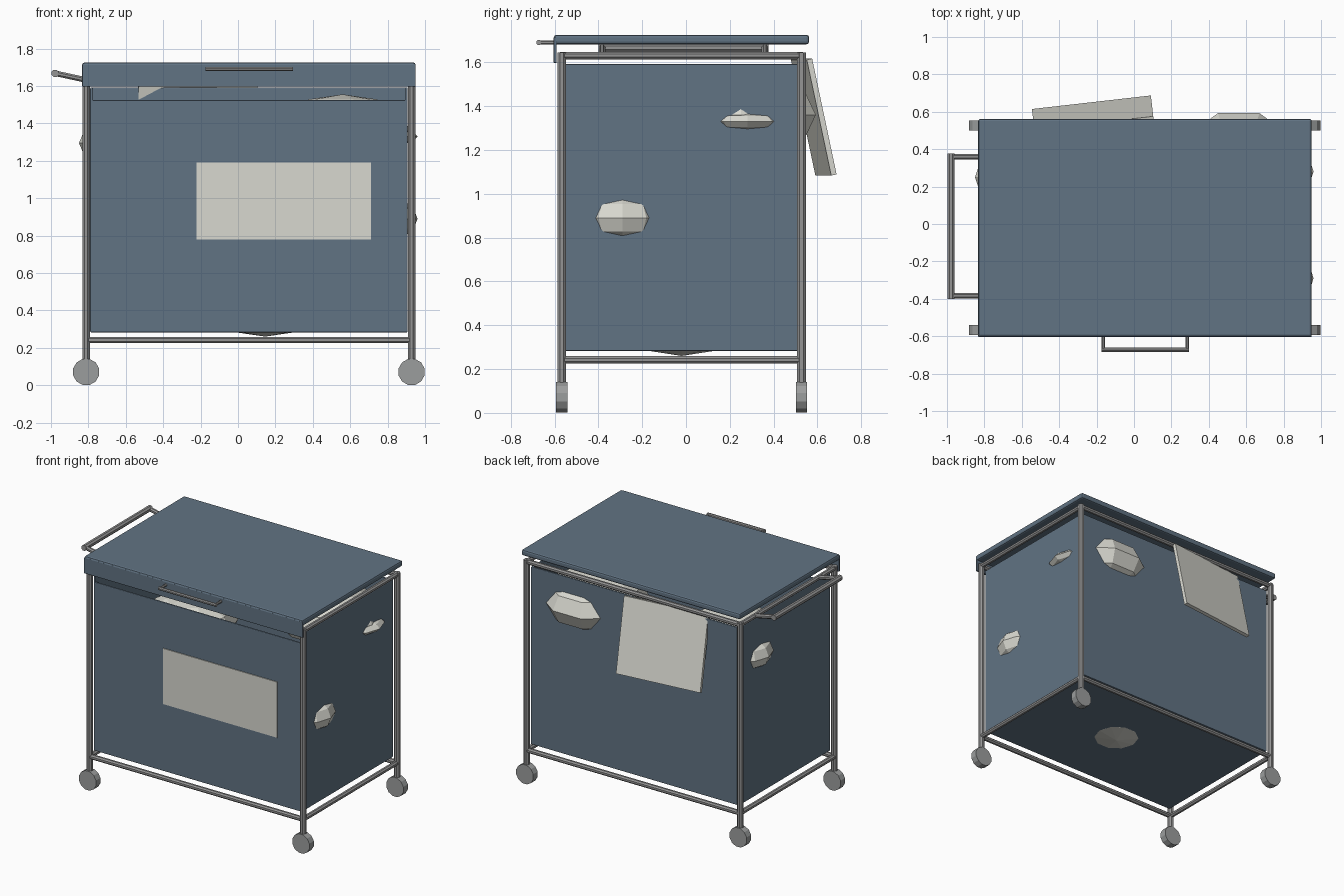
import bpy, bmesh, math
from mathutils import Vector, Matrix

if "Cube" in bpy.data.objects:
    bpy.data.objects.remove(bpy.data.objects["Cube"])


def material(name, col):
    m = bpy.data.materials.new(name)
    m.diffuse_color = (*col, 1)
    m.use_nodes = True
    m.node_tree.nodes["Principled BSDF"].inputs["Base Color"].default_value = m.diffuse_color
    return m


BLUE = material("slate_blue", (0.120, 0.172, 0.228))
PAPER = material("paper_white", (0.69, 0.69, 0.63))
METAL = material("metal_grey", (0.30, 0.30, 0.30))
WHEEL = material("wheel_grey", (0.33, 0.34, 0.34))


def finish(bm, name, mat):
    me = bpy.data.meshes.new(name)
    bm.to_mesh(me)
    bm.free()
    me.materials.append(mat)
    ob = bpy.data.objects.new(name, me)
    bpy.context.collection.objects.link(ob)
    return ob


def box(name, lo, hi, mat, bevel=0.0):
    lo, hi = Vector(lo), Vector(hi)
    bm = bmesh.new()
    bmesh.ops.create_cube(bm, size=1)
    bmesh.ops.scale(bm, vec=hi - lo, verts=bm.verts)
    bmesh.ops.translate(bm, vec=(lo + hi) / 2, verts=bm.verts)
    ob = finish(bm, name, mat)
    if bevel:
        mod = ob.modifiers.new("bevel", 'BEVEL')
        mod.width, mod.segments = bevel, 2
    return ob


def rod(name, a, b, r, mat, sides=8):
    a, b = Vector(a), Vector(b)
    d = b - a
    bm = bmesh.new()
    bmesh.ops.create_cone(bm, cap_ends=True, segments=sides, radius1=r, radius2=r, depth=d.length)
    m = d.to_track_quat('Z', 'Y').to_matrix().to_4x4()
    bmesh.ops.transform(bm, matrix=Matrix.Translation((a + b) / 2) @ m
                        @ Matrix.Rotation(math.pi / sides, 4, 'Z'), verts=bm.verts)
    return finish(bm, name, mat)


def wad(name, centre, r, rz):
    # flattened low-poly ball of crumpled paper
    bm = bmesh.new()
    bmesh.ops.create_uvsphere(bm, u_segments=10, v_segments=6, radius=1)
    bmesh.ops.transform(bm, matrix=Matrix.Translation(centre) @ Matrix.Rotation(math.radians(18), 4, 'Z')
                        @ Matrix.Diagonal((r, r, rz, 1)), verts=bm.verts)
    return finish(bm, name, PAPER)


# Frame: posts, wheels, lower and upper rails
X0, X1, Y0, Y1 = -0.812, 0.928, -0.567, 0.527
for x, sx in ((X0, "left"), (X1, "right")):
    for y, sy in ((Y0, "front"), (Y1, "back")):
        rod(f"post_{sy}_{sx}", (x, y, 0.13), (x, y, 1.645), 0.022, METAL)
        rod(f"wheel_{sy}_{sx}", (x, y - 0.026, 0.071), (x, y + 0.026, 0.071), 0.072, WHEEL, 12)
for z, lvl in ((0.242, "lower"), (1.63, "upper")):
    for y, s in ((Y0, "front"), (Y1, "back")):
        rod(f"{lvl}_rail_{s}", (X0, y, z), (X1, y, z), 0.018, METAL)
    for x, s in ((X0, "left"), (X1, "right")):
        rod(f"{lvl}_rail_{s}", (x, Y0, z), (x, Y1, z), 0.018, METAL)

# Bin: thin walls, with the front one lower
bx0, bx1, by0, by1, t = -0.79, 0.907, -0.552, 0.512, 0.015
box("bin_floor", (bx0, by0, 0.283), (bx1, by1, 0.303), BLUE, 0.005)
box("bin_front", (bx0, by0, 0.29), (bx1, by0 + t, 1.525), BLUE, 0.005)
box("bin_back", (bx0, by1 - t, 0.29), (bx1, by1, 1.592), BLUE, 0.005)
box("bin_left", (bx0, by0, 0.29), (bx0 + t, by1, 1.592), BLUE, 0.005)
box("bin_right", (bx1 - t, by0, 0.29), (bx1, by1, 1.592), BLUE, 0.005)
box("front_label", (-0.222, by0 - 0.006, 0.78), (0.71, by0 + 0.002, 1.19), PAPER)

# Lid with front flap
box("lid", (-0.833, -0.603, 1.682), (0.95, 0.562, 1.725), BLUE, 0.012)
box("lid_flap", (-0.833, -0.604, 1.597), (0.95, -0.590, 1.715), BLUE, 0.004)

# Handle on the lid flap
for x, s in ((-0.165, "left"), (0.285, "right")):
    rod(f"lid_handle_arm_{s}", (x, -0.60, 1.69), (x, -0.672, 1.69), 0.010, METAL)
rod("lid_handle_bar", (-0.175, -0.672, 1.69), (0.295, -0.672, 1.69), 0.012, METAL)

# Push handle on the left end
for y, s in ((-0.383, "front"), (0.360, "back")):
    rod(f"push_handle_arm_{s}", (X0, y, 1.632), (-0.978, y, 1.668), 0.016, METAL)
rod("push_handle_bar", (-0.978, -0.40, 1.667), (-0.978, 0.376, 1.667), 0.021, METAL)

# Crumpled paper poking through the bin
wad("paper_wad_right_low", (0.775, -0.29, 0.89), 0.185, 0.125)
wad("paper_wad_right_high", (0.775, 0.28, 1.33), 0.185, 0.052)
wad("paper_wad_left", (-0.665, 0.25, 1.295), 0.185, 0.12)
wad("paper_wad_back", (0.56, 0.25, 1.36), 0.36, 0.195)
wad("paper_wad_bottom", (0.145, -0.02, 0.43), 0.31, 0.17)
wad("paper_wad_inside", (-0.32, -0.10, 1.2), 0.32, 0.18)

# Leaning folder passing through the back wall
folder = box("paper_folder", (-0.32, -0.0125, -0.27), (0.32, 0.0125, 0.27), PAPER)
folder.matrix_world = (Matrix.Translation((-0.22, 0.583, 1.35))
                       @ Matrix.Rotation(math.radians(6.5), 4, 'Z')
                       @ Matrix.Rotation(math.radians(12), 4, 'X'))
